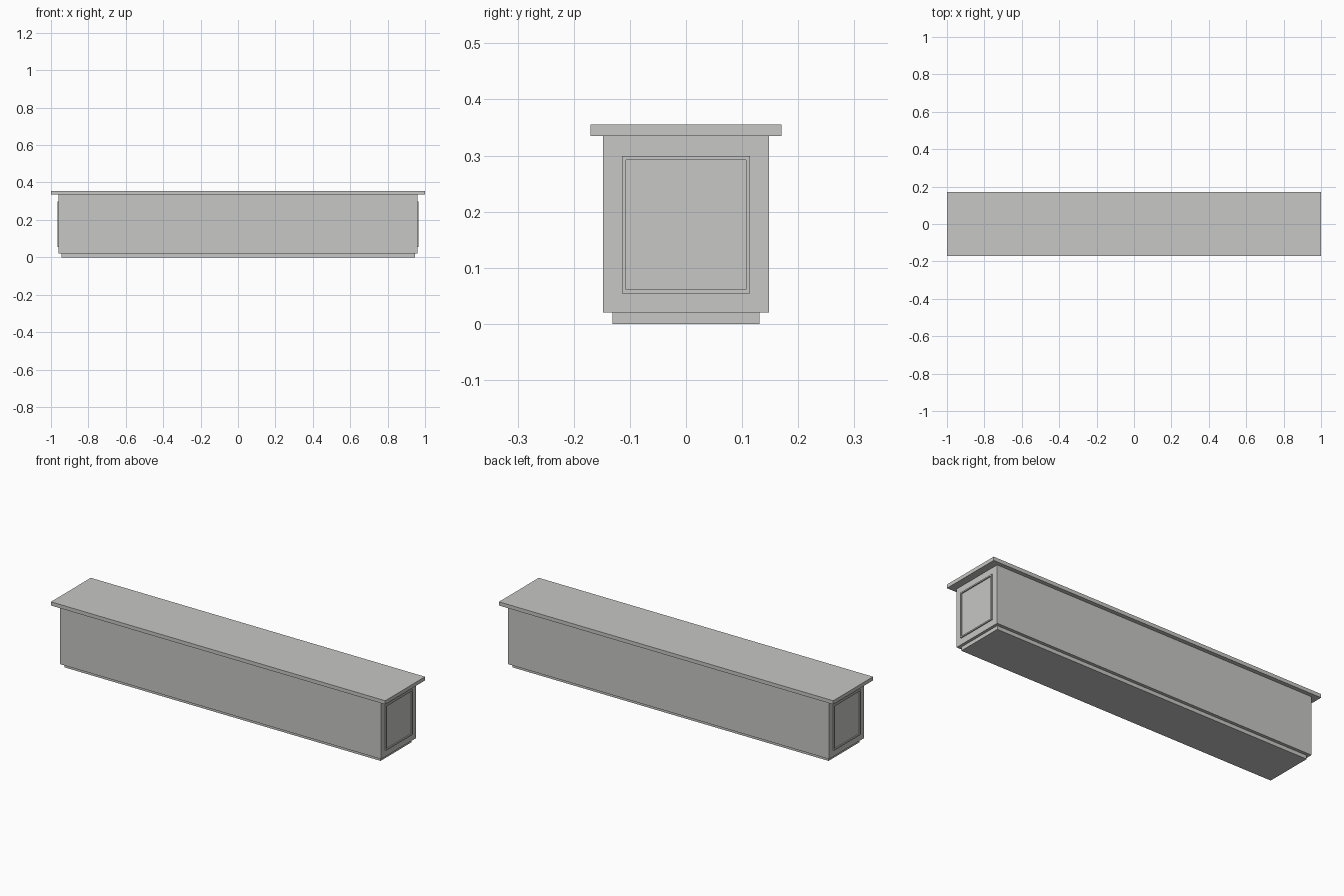
import bpy
import bmesh

if "Cube" in bpy.data.objects:
    bpy.data.objects.remove(bpy.data.objects["Cube"])

stone = bpy.data.materials.new("light_grey")
stone.diffuse_color = (0.57, 0.57, 0.555, 1.0)
stone.use_nodes = True
stone.node_tree.nodes["Principled BSDF"].inputs["Base Color"].default_value = stone.diffuse_color


def box(name, x, y, z):
    """Box from (min, max) ranges on each axis."""
    bm = bmesh.new()
    bmesh.ops.create_cube(bm, size=1.0)
    for v in bm.verts:
        v.co = [r[0] if c < 0 else r[1] for c, r in zip(v.co, (x, y, z))]
    mesh = bpy.data.meshes.new(name)
    bm.to_mesh(mesh)
    bm.free()
    mesh.materials.append(stone)
    obj = bpy.data.objects.new(name, mesh)
    bpy.context.collection.objects.link(obj)
    return obj


# Stacked main parts: recessed plinth, long body, overhanging slab
box("plinth", (-0.945, 0.945), (-0.131, 0.131), (0.0, 0.02))
box("body", (-0.96, 0.96), (-0.148, 0.148), (0.02, 0.335))
box("top_slab", (-1.0, 1.0), (-0.17, 0.17), (0.335, 0.355))

# Thin raised moulding framing each end panel
W, Y, Z0, Z1 = 0.007, 0.114, 0.054, 0.299
for side, x in (("left", (-0.966, -0.958)), ("right", (0.958, 0.966))):
    box(side + "_moulding_bottom", x, (-Y, Y), (Z0, Z0 + W))
    box(side + "_moulding_top", x, (-Y, Y), (Z1 - W, Z1))
    box(side + "_moulding_front", x, (-Y, -Y + W), (Z0 + W, Z1 - W))
    box(side + "_moulding_back", x, (Y - W, Y), (Z0 + W, Z1 - W))
